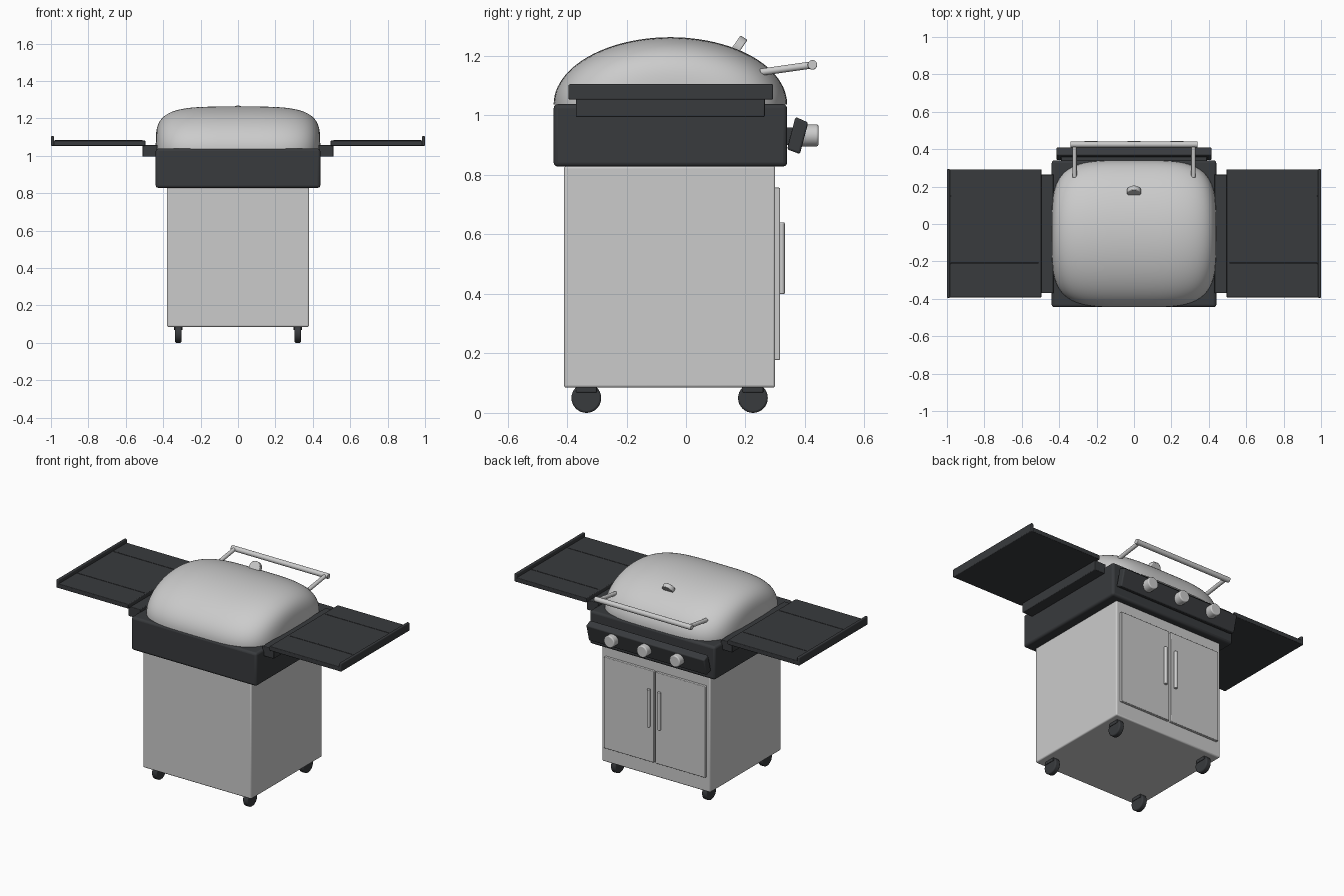
import bpy, bmesh
from math import pi, sin, cos, radians
from mathutils import Vector

if "Cube" in bpy.data.objects:
    bpy.data.objects.remove(bpy.data.objects["Cube"])

dark = bpy.data.materials.new("dark_enamel")
dark.diffuse_color = (0.04, 0.043, 0.047, 1)
dark.use_nodes = True
dark.node_tree.nodes["Principled BSDF"].inputs["Base Color"].default_value = dark.diffuse_color


def make(name, bm, mat=None, bevel=0, seg=3):
    bmesh.ops.recalc_face_normals(bm, faces=bm.faces)
    me = bpy.data.meshes.new(name)
    bm.to_mesh(me)
    bm.free()
    ob = bpy.data.objects.new(name, me)
    bpy.context.collection.objects.link(ob)
    if mat:
        me.materials.append(mat)
    if bevel:
        m = ob.modifiers.new("bevel", 'BEVEL')
        m.width, m.segments, m.limit_method = bevel, seg, 'ANGLE'
        m.angle_limit = radians(40)
    bpy.context.view_layer.objects.active = ob
    ob.select_set(True)
    bpy.ops.object.shade_smooth_by_angle(angle=radians(35))
    ob.select_set(False)
    return ob


def box(name, x, y, z, mat=None, bevel=0.004):
    bm = bmesh.new()
    bmesh.ops.create_cube(bm, size=1)
    for v in bm.verts:
        v.co = [r[0] + (c + 0.5) * (r[1] - r[0]) for c, r in zip(v.co, (x, y, z))]
    return make(name, bm, mat, bevel)


def rod(name, a, b, r, mat=None, bevel=0.003):
    a, b = Vector(a), Vector(b)
    bm = bmesh.new()
    bmesh.ops.create_cone(bm, cap_ends=True, segments=32, radius1=r, radius2=r,
                          depth=(b - a).length)
    q = (b - a).to_track_quat('Z', 'Y')
    for v in bm.verts:
        v.co = q @ v.co + (a + b) / 2
    return make(name, bm, mat, bevel)


def prism(name, pts, x0, x1, mat=None, bevel=0.004):
    bm = bmesh.new()
    f = bm.faces.new([bm.verts.new((x0, y, z)) for y, z in pts])
    g = bmesh.ops.extrude_face_region(bm, geom=[f])["geom"]
    for v in g:
        if isinstance(v, bmesh.types.BMVert):
            v.co.x = x1
    return make(name, bm, mat, bevel)


# Cabinet and firebox
box("cabinet", (-0.38, 0.38), (-0.41, 0.30), (0.085, 0.83), bevel=0.008)
box("firebox", (-0.44, 0.44), (-0.445, 0.34), (0.828, 1.038), dark, 0.014)

# Domed lid: half a superellipse turned about the x axis
bm = bmesh.new()
rings, steps = 48, 48
rows = []
for i in range(1, rings):
    a = pi * i / rings
    x = 0.44 * (1 if cos(a) >= 0 else -1) * abs(cos(a)) ** 0.5
    r = sin(a) ** 0.5
    rows.append([bm.verts.new((x, -0.0525 + 0.3925 * r * cos(pi * j / steps),
                               1.037 + 0.226 * r * sin(pi * j / steps)))
                 for j in range(steps + 1)])
for p, q in zip(rows, rows[1:]):
    for j in range(steps):
        bm.faces.new((p[j], p[j + 1], q[j + 1], q[j]))
for row, px in ((rows[0], 0.44), (rows[-1], -0.44)):
    pole = bm.verts.new((px, -0.0525, 1.037))
    for j in range(steps):
        bm.faces.new((row[j], row[j + 1], pole))
make("lid", bm)

# Temperature gauge on the lid
c, n = Vector((0, 0.174, 1.231)), Vector((0, -0.82, 0.57))
rod("gauge", c - n * 0.014, c + n * 0.014, 0.037, bevel=0.004)

# Lid handle
rod("lid_handle_bar", (-0.34, 0.425, 1.17), (0.34, 0.425, 1.17), 0.016)

# Tilted control panel with three knobs
prism("control_panel", [(0.368, 0.995), (0.411, 0.976), (0.383, 0.870), (0.340, 0.886)],
      -0.415, 0.415, dark, 0.007)
box("panel_support", (-0.39, 0.39), (0.33, 0.362), (0.90, 0.96), dark)
for i in (-1, 0, 1):
    rod("knob", (i * 0.23, 0.385, 0.933), (i * 0.23, 0.445, 0.933), 0.037, bevel=0.006)

for s, side in ((-1, "left"), (1, "right")):
    def span(a, b):
        return tuple(sorted((s * a, s * b)))
    # Handle posts
    rod(side + "_handle_post", (s * 0.318, 0.25, 1.145), (s * 0.318, 0.425, 1.17), 0.012)
    # Doors and pulls
    box(side + "_door", span(0.005, 0.355), (0.295, 0.316), (0.178, 0.757), bevel=0.004)
    rod(side + "_door_pull", (s * 0.037, 0.322, 0.40), (s * 0.037, 0.322, 0.64), 0.010)
    # Side shelf, its bracket, outer lip and surface seams
    box(side + "_bracket", span(0.43, 0.51), (-0.37, 0.265), (0.995, 1.057), dark)
    box(side + "_shelf", span(0.495, 1.0), (-0.393, 0.292), (1.053, 1.081), dark)
    box(side + "_shelf_lip", span(0.983, 1.0), (-0.395, 0.293), (1.053, 1.105), dark, 0.005)
    for y in (-0.21, 0.15):
        box(side + "_shelf_seam", span(0.51, 0.98), (y - 0.003, y + 0.003),
            (1.078, 1.083), dark, 0.001)
    # Casters
    for y in (-0.335, 0.225):
        rod(side + "_caster", (s * 0.302, y, 0.05), (s * 0.337, y, 0.05), 0.05, dark, 0.007)
        box(side + "_caster_mount", span(0.297, 0.342), (y - 0.035, y + 0.035),
            (0.068, 0.09), dark)
